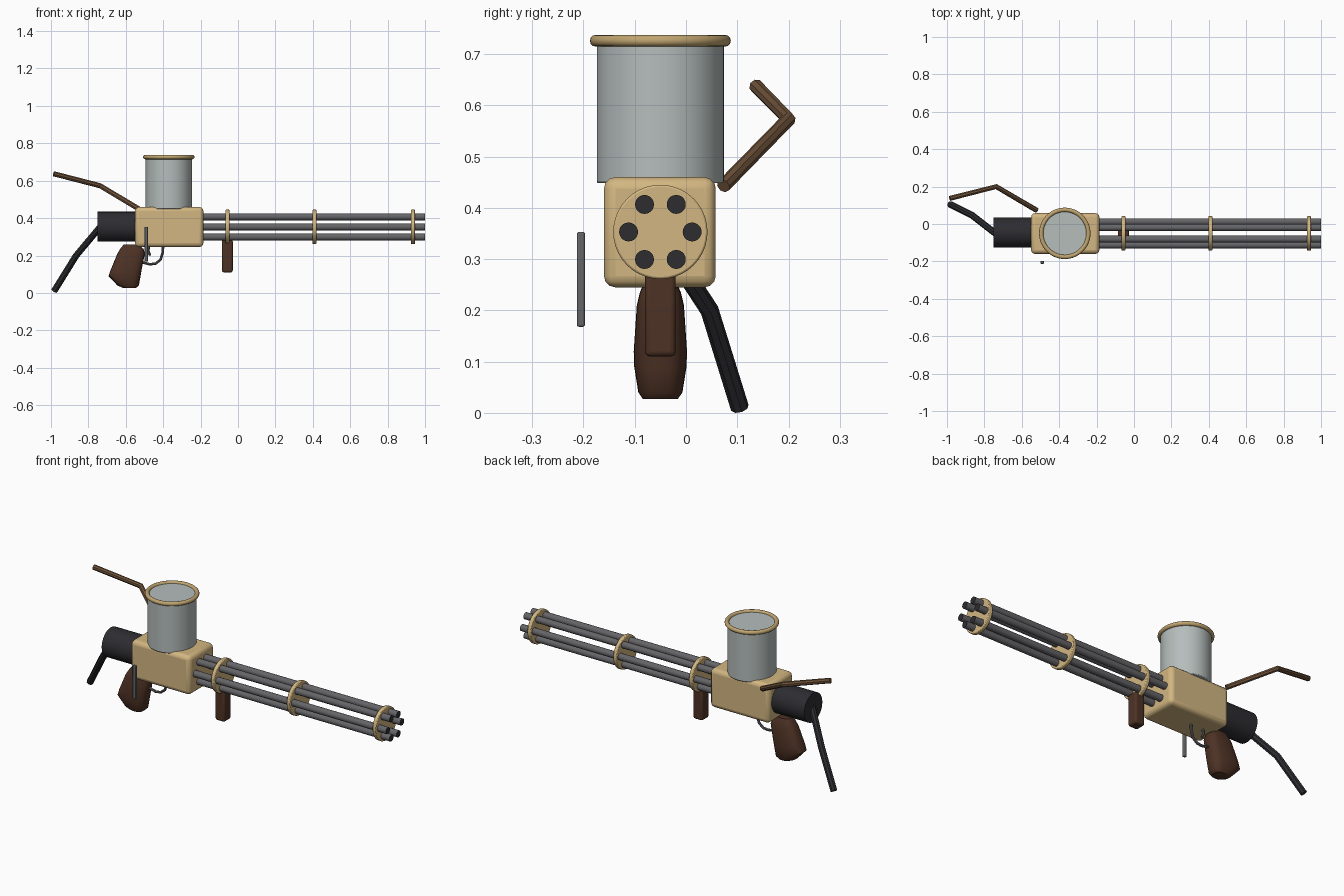
import bpy, bmesh, math
from mathutils import Vector

cube = bpy.data.objects.get("Cube")
if cube:
    bpy.data.objects.remove(cube, do_unlink=True)


def material(name, r, g, b):
    m = bpy.data.materials.new(name)
    m.use_nodes = True
    m.diffuse_color = (r, g, b, 1)
    m.node_tree.nodes["Principled BSDF"].inputs["Base Color"].default_value = (r, g, b, 1)
    return m


TAN = material("tan_metal", 0.65, 0.47, 0.22)
BRASS = material("brass", 0.52, 0.37, 0.16)
GLASS = material("pale_grey", 0.46, 0.51, 0.50)
BLACK = material("black", 0.026, 0.026, 0.031)
STEEL = material("steel", 0.13, 0.13, 0.14)
WOOD = material("dark_wood", 0.076, 0.032, 0.018)
COPPER = material("brown_metal", 0.16, 0.086, 0.042)
AXIS_Y, AXIS_Z = -0.05, 0.353


def finish(obj, name, mat, angle=35, bevel=0, segments=3):
    obj.name = name
    if mat:
        obj.data.materials.append(mat)
    if bevel:
        mod = obj.modifiers.new("bevel", "BEVEL")
        mod.width, mod.segments = bevel, segments
        mod.limit_method = "ANGLE"
    bpy.ops.object.select_all(action="DESELECT")
    obj.select_set(True)
    bpy.context.view_layer.objects.active = obj
    bpy.ops.object.shade_smooth_by_angle(angle=math.radians(angle))
    return obj


def box(name, lo, hi, mat, bevel):
    lo, hi = Vector(lo), Vector(hi)
    bpy.ops.mesh.primitive_cube_add(size=1, location=(lo + hi) / 2)
    obj = bpy.context.object
    obj.scale = hi - lo
    bpy.ops.object.transform_apply(location=False, rotation=False, scale=True)
    return finish(obj, name, mat, 35, bevel)


def rod(name, start, end, radius, mat, sides=24, bevel=0):
    start, end = Vector(start), Vector(end)
    bpy.ops.mesh.primitive_cylinder_add(vertices=sides, radius=radius,
                                        depth=(end - start).length,
                                        location=(start + end) / 2)
    obj = bpy.context.object
    obj.rotation_euler = (end - start).to_track_quat("Z", "Y").to_euler()
    return finish(obj, name, mat, 35, bevel, 2)


def tube(name, points, radius, mat, resolution=2):
    curve = bpy.data.curves.new(name, "CURVE")
    curve.dimensions = "3D"
    curve.bevel_depth, curve.bevel_resolution = radius, resolution
    curve.use_fill_caps = True
    spline = curve.splines.new("POLY")
    spline.points.add(len(points) - 1)
    for p, co in zip(spline.points, points):
        p.co = (*co, 1)
    obj = bpy.data.objects.new(name, curve)
    bpy.context.collection.objects.link(obj)
    bpy.ops.object.select_all(action="DESELECT")
    obj.select_set(True)
    bpy.context.view_layer.objects.active = obj
    bpy.ops.object.convert(target="MESH")
    return finish(bpy.context.object, name, mat)


# Receiver and motor housing
box("receiver", (-0.55, -0.16, 0.245), (-0.185, 0.058, 0.46), TAN, 0.022)
rod("motor_housing", (-0.75, -0.046, 0.354), (-0.53, -0.046, 0.354), 0.08, BLACK, 32)

# Ammunition drum with rolled rim
drum_x = -0.37
rod("drum", (drum_x, AXIS_Y, 0.448), (drum_x, AXIS_Y, 0.727), 0.124, GLASS, 48, 0.004)
bpy.ops.mesh.primitive_torus_add(major_radius=0.126, minor_radius=0.0115,
                                 major_segments=48, minor_segments=12,
                                 location=(drum_x, AXIS_Y, 0.726))
finish(bpy.context.object, "drum_rim", BRASS, 60)

# Six barrels with dark muzzles, held by three discs
for i in range(6):
    a = math.radians(60 * i)
    y, z = AXIS_Y + 0.062 * math.cos(a), AXIS_Z + 0.062 * math.sin(a)
    barrel = rod(f"barrel_{i + 1}", (-0.2, y, z), (1.0, y, z), 0.0185, STEEL, 20)
    barrel.data.materials.append(BLACK)
    for face in barrel.data.polygons:
        if face.normal.z > 0.9:
            face.material_index = 1
for i, x in enumerate((-0.057, 0.408, 0.936)):
    rod(f"barrel_disc_{i + 1}", (x - 0.011, AXIS_Y, AXIS_Z), (x + 0.011, AXIS_Y, AXIS_Z),
        0.092, TAN, 40, 0.004)

# Front grip
box("front_grip", (-0.086, -0.08, 0.11), (-0.028, -0.02, 0.285), WOOD, 0.01)

# Rear grip: rounded sections of (height, back x, front x, half width)
sections = [(0.027, -0.615, -0.545, 0.034), (0.04, -0.645, -0.53, 0.043),
            (0.09, -0.692, -0.521, 0.051), (0.12, -0.682, -0.516, 0.052),
            (0.21, -0.645, -0.498, 0.046), (0.235, -0.63, -0.505, 0.04),
            (0.258, -0.612, -0.535, 0.03)]
bm = bmesh.new()
rings = []
N = 24
for z, back, front, half in sections:
    ring = []
    for k in range(N):
        c, s = math.cos(math.tau * k / N), math.sin(math.tau * k / N)
        sx, sy = (math.copysign(abs(v) ** 0.7, v) for v in (c, s))
        ring.append(bm.verts.new(((back + front) / 2 + sx * (front - back) / 2,
                                  AXIS_Y + sy * half, z)))
    rings.append(ring)
for low, high in zip(rings, rings[1:]):
    for k in range(N):
        j = (k + 1) % N
        bm.faces.new((low[k], low[j], high[j], high[k]))
bm.faces.new(rings[0][::-1])
bm.faces.new(rings[-1])
mesh = bpy.data.meshes.new("rear_grip")
bm.to_mesh(mesh)
bm.free()
grip = bpy.data.objects.new("rear_grip", mesh)
bpy.context.collection.objects.link(grip)
finish(grip, "rear_grip", WOOD, 40)

# Trigger and its guard
guard = [(-0.4, 0.255), (-0.403, 0.215), (-0.414, 0.178), (-0.44, 0.157),
         (-0.47, 0.153), (-0.52, 0.165)]
tube("trigger_guard", [(x, AXIS_Y, z) for x, z in guard], 0.007, STEEL)
trigger = [(-0.475, 0.255), (-0.48, 0.225), (-0.47, 0.2)]
tube("trigger", [(x, AXIS_Y, z) for x, z in trigger], 0.007, STEEL)

# Free-standing side handle
box("side_handle", (-0.5, -0.213, 0.168), (-0.481, -0.197, 0.353), STEEL, 0.004)

# Feed hose and bent lever
tube("hose", [(-0.735, -0.055, 0.355), (-0.865, 0.046, 0.2), (-0.983, 0.105, 0.01)],
     0.018, BLACK)
tube("lever", [(-0.52, 0.073, 0.443), (-0.737, 0.2, 0.573), (-0.985, 0.137, 0.637)],
     0.014, COPPER)
